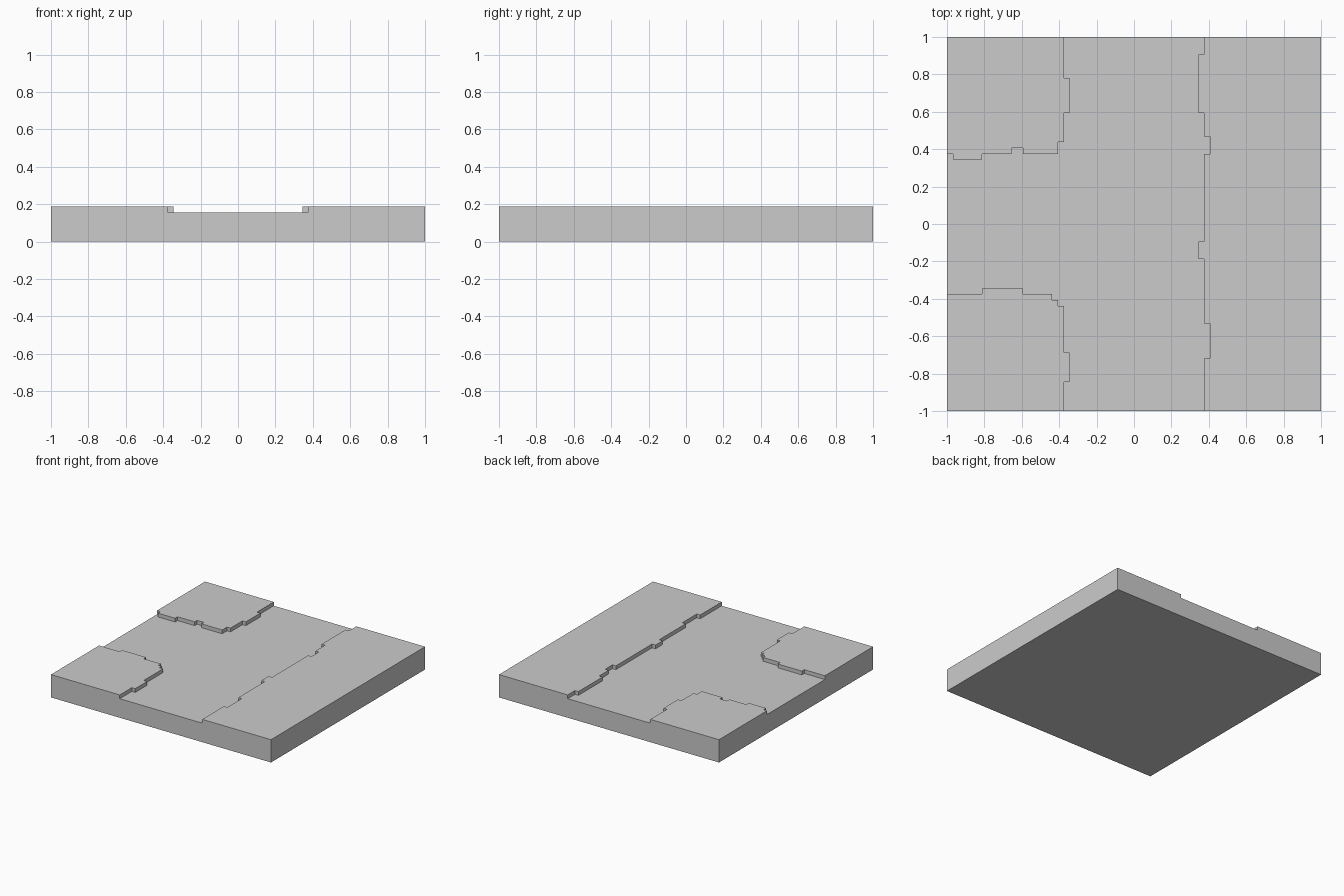
import bpy, bmesh
from mathutils import Matrix

if "Cube" in bpy.data.objects:
    bpy.data.objects.remove(bpy.data.objects["Cube"])

U = 1 / 32  # the whole tile sits on a grid of 1/32


def prism(name, outline, z0, z1):
    """Extrude a closed outline (in grid units) from z0 to z1."""
    bm = bmesh.new()
    face = bm.faces.new([bm.verts.new((x * U, y * U, z0 * U)) for x, y in outline])
    top = bmesh.ops.extrude_face_region(bm, geom=[face])["geom"]
    bmesh.ops.translate(bm, vec=(0, 0, (z1 - z0) * U),
                        verts=[g for g in top if isinstance(g, bmesh.types.BMVert)])
    bmesh.ops.recalc_face_normals(bm, faces=bm.faces)
    mesh = bpy.data.meshes.new(name)
    bm.to_mesh(mesh)
    bm.free()
    ob = bpy.data.objects.new(name, mesh)
    bpy.context.collection.objects.link(ob)
    return ob


def stepped(start, runs, flip=False):
    """Points of a jagged kerb: each run is (offset, end position)."""
    pts = []
    for off, end in runs:
        pts += [(off, start), (off, end)]
        start = end
    return [(b, a) for a, b in pts] if flip else pts


# Kerb lines: right pavement, then lower-left and upper-left corner blocks
right = stepped(34, [(12, 29), (11, 19), (12, 15), (13, 12), (12, -3),
                     (11, -6), (12, -17), (13, -23), (12, -34)])
low_x = stepped(-34, [(-12, -27), (-11, -22), (-12, -14), (-13, -13)])
low_y = stepped(-14, [(-13, -14), (-12, -19), (-11, -26), (-12, -34)], flip=True)
up_y = stepped(-34, [(12, -31), (11, -26), (12, -21), (13, -19), (12, -13)], flip=True)
up_x = stepped(12, [(-13, 14), (-12, 19), (-11, 25), (-12, 34)])

outline = []
for p in right + low_x + low_y + up_y + up_x:
    if not outline or p != outline[-1]:
        outline.append(p)

# Ground tile with the T-shaped road sunk one step into its top
tile = prism("road_tile", [(-32, -32), (32, -32), (32, 32), (-32, 32)], 0, 6)
cutter = prism("road_cutter", outline, 5, 8)
cutter.hide_render = True
cutter.hide_viewport = True
cut = tile.modifiers.new("road", "BOOLEAN")
cut.operation = "DIFFERENCE"
cut.solver = "EXACT"
cut.object = cutter
